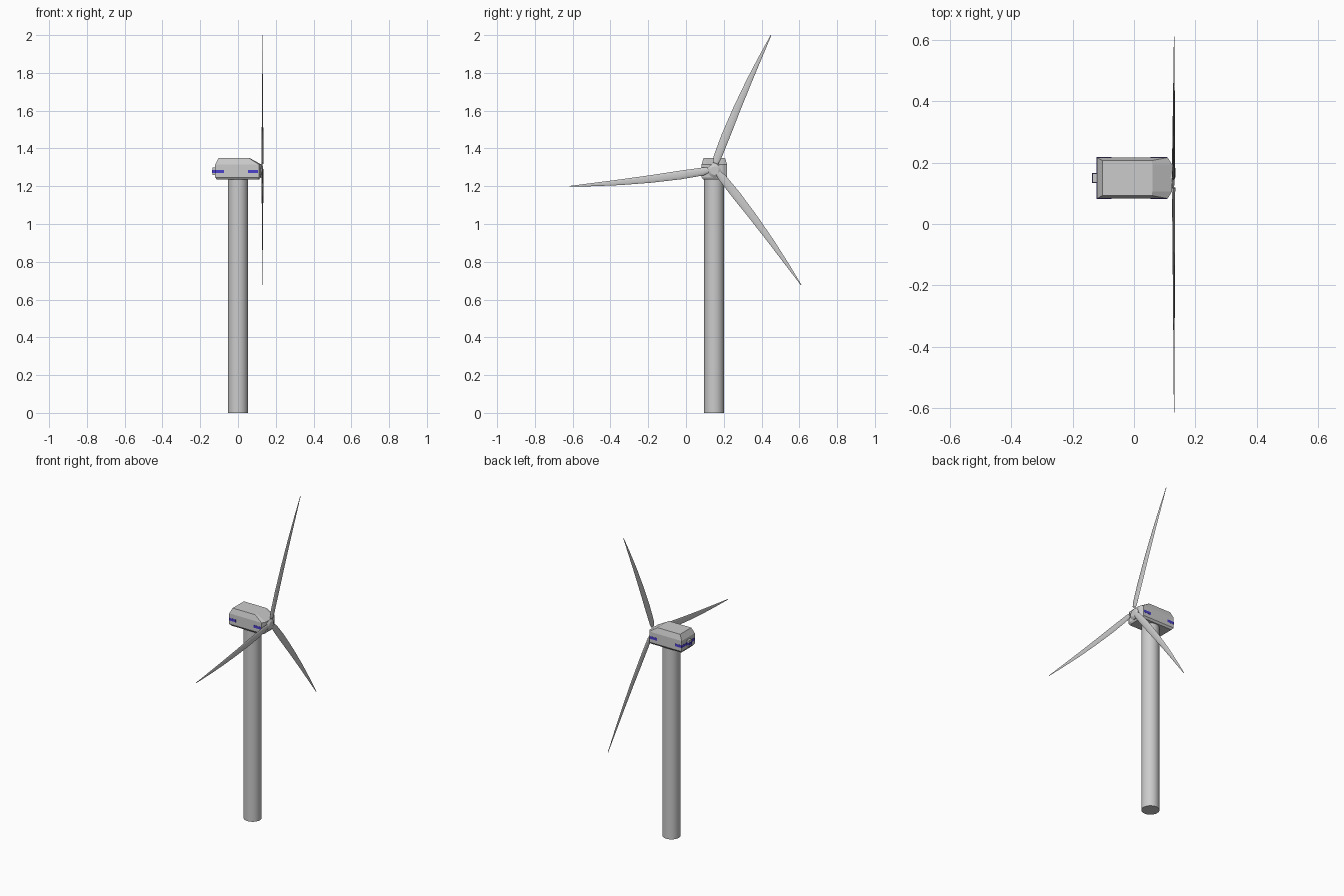
import bpy, bmesh, math
from mathutils import Vector

if "Cube" in bpy.data.objects:
    bpy.data.objects.remove(bpy.data.objects["Cube"])

CY = 0.15                       # tower and nacelle axis
HUB = Vector((0.129, 0.148, 1.292))

blue = bpy.data.materials.new("blue_stripe")
blue.diffuse_color = (0.07, 0.05, 0.6, 1)
blue.use_nodes = True
blue.node_tree.nodes["Principled BSDF"].inputs["Base Color"].default_value = blue.diffuse_color


def loft(name, rings, smooth=None, mat=None):
    """Skin a list of equally long point rings and cap both ends."""
    bm = bmesh.new()
    loops = [[bm.verts.new(p) for p in ring] for ring in rings]
    n = len(loops[0])
    for a, b in zip(loops, loops[1:]):
        for i in range(n):
            j = (i + 1) % n
            bm.faces.new((a[i], a[j], b[j], b[i]))
    bm.faces.new(loops[0])
    bm.faces.new(loops[-1])
    bmesh.ops.recalc_face_normals(bm, faces=bm.faces)
    me = bpy.data.meshes.new(name)
    bm.to_mesh(me)
    bm.free()
    ob = bpy.data.objects.new(name, me)
    bpy.context.collection.objects.link(ob)
    if mat:
        me.materials.append(mat)
    if smooth:
        bpy.ops.object.select_all(action='DESELECT')
        ob.select_set(True)
        bpy.context.view_layer.objects.active = ob
        bpy.ops.object.shade_smooth_by_angle(angle=math.radians(smooth))
    return ob


def box(name, x, y, z, mat=None):
    return loft(name, [[(x[0], y[0], h), (x[1], y[0], h), (x[1], y[1], h), (x[0], y[1], h)]
                       for h in z], mat=mat)


def disc(axis, centre, r, n):
    pts = []
    for i in range(n):
        a = 2 * math.pi * i / n
        c, s = r * math.cos(a), r * math.sin(a)
        pts.append(Vector(centre) + Vector((c, s, 0) if axis == 'z' else (0, c, s)))
    return pts


# tower
loft("tower", [disc('z', (0, CY - 0.001, z), 0.053, 32) for z in (0, 1.24)], 40)


# nacelle: stacked outlines with a tapered nose and a chamfered roof
def outline(z, rear, front, nose, w, nw):
    return [(rear, CY - w, z), (front, CY - w, z), (nose, CY - nw, z),
            (nose, CY + nw, z), (front, CY + w, z), (rear, CY + w, z)]


loft("nacelle", [outline(1.235, -0.112, 0.105, 0.112, 0.058, 0.040),
                 outline(1.247, -0.121, 0.110, 0.120, 0.067, 0.044),
                 outline(1.315, -0.121, 0.110, 0.124, 0.067, 0.044),
                 outline(1.350, -0.103, 0.058, 0.060, 0.057, 0.044)])

# rear vent box
box("rear_vent", (-0.136, -0.115), (CY - 0.015, CY + 0.015), (1.26, 1.30))

# blue stripes on both sides, the rear and the vent
STRIPE = (1.270, 1.287)
for side, tag in ((-1, "left"), (1, "right")):
    y = sorted((CY + side * 0.060, CY + side * 0.068))
    box("rear_stripe_" + tag, (-0.122, -0.074), y, STRIPE, blue)
    box("front_stripe_" + tag, (0.054, 0.107), y, STRIPE, blue)
box("back_stripe", (-0.122, -0.115), (CY - 0.067, CY + 0.067), STRIPE, blue)
box("vent_stripe", (-0.137, -0.120), (CY - 0.016, CY + 0.016), STRIPE, blue)

# hub
loft("hub", [disc('x', (x, CY, 1.282), r, 16)
             for x, r in ((0.110, 0.036), (0.124, 0.036), (0.133, 0.022))], 30)

# blades: distance, leading offset, trailing offset, thickness
SECTIONS = [(0.030, -0.010, 0.018, 0.012), (0.060, -0.014, 0.028, 0.011),
            (0.180, -0.012, 0.034, 0.009), (0.340, -0.007, 0.033, 0.007),
            (0.500, -0.004, 0.026, 0.005), (0.640, -0.003, 0.015, 0.004),
            (0.769, -0.002, 0.002, 0.002)]
for k in range(3):
    a = math.radians(66.9 + 120 * k)
    out = Vector((0, math.cos(a), math.sin(a)))
    across = Vector((0, -math.sin(a), math.cos(a)))
    rings = []
    for r, lead, trail, t in SECTIONS:
        mid, half = (lead + trail) / 2, (trail - lead) / 2
        rings.append([HUB + out * r + across * (mid + half * math.cos(u))
                      + Vector((0.5 * t * math.sin(u) + 0.003 * r, 0, 0))
                      for u in (math.pi * i / 5 for i in range(10))])
    loft(f"blade_{k + 1}", rings, 50)
